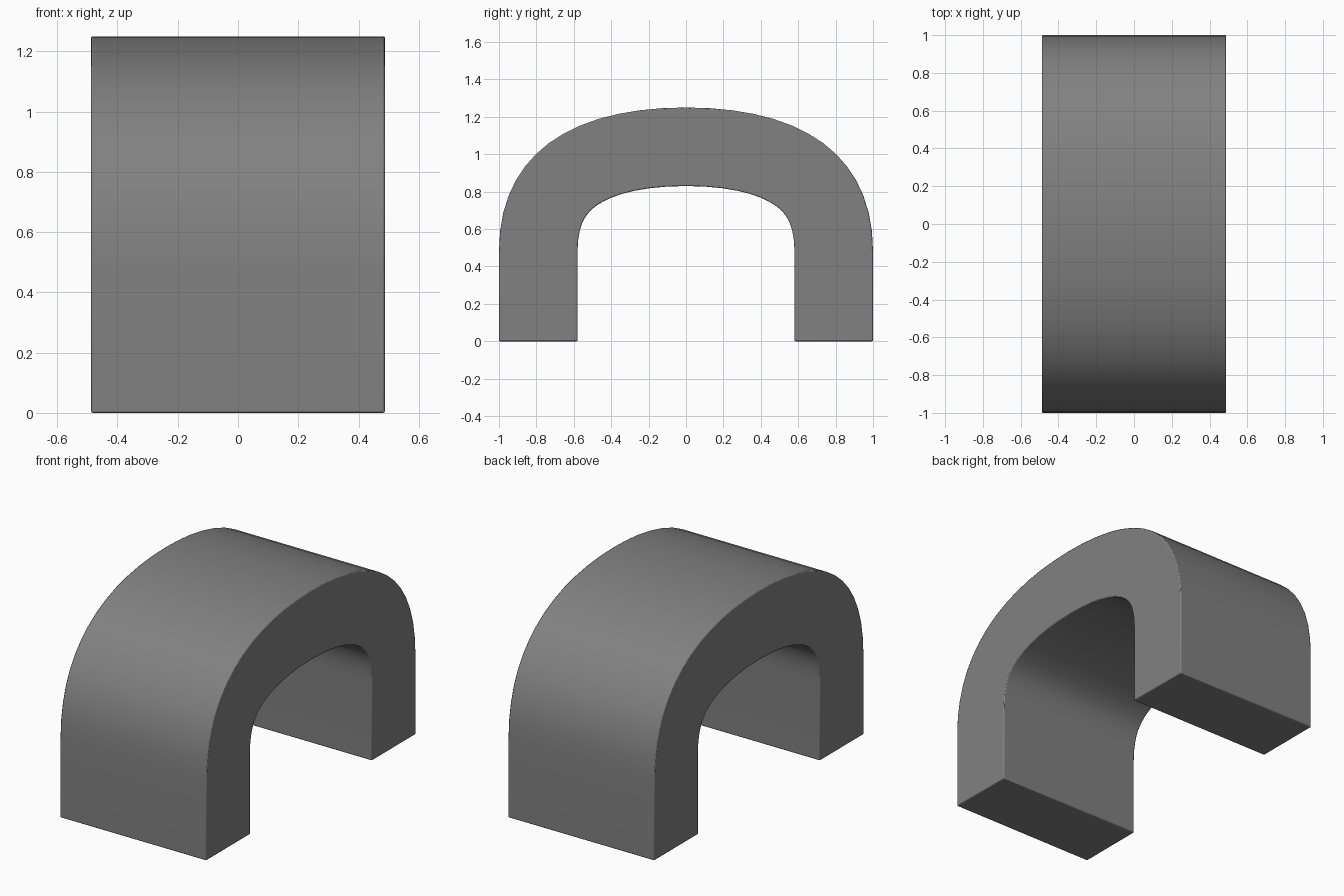
import bpy, bmesh, math
from mathutils import Vector

if "Cube" in bpy.data.objects:
    bpy.data.objects.remove(bpy.data.objects["Cube"])

HALF_WIDTH, THICK, STEPS = 0.488, 0.42, 14

# Outer half-arch: a quarter curve from the leg up to the crown
P = [Vector(p) for p in ((1, 0.48), (1, 1.0), (0.62, 1.25), (0, 1.25))]


def curve(t):
    u = 1 - t
    pos = P[0]*u**3 + P[1]*3*u*u*t + P[2]*3*u*t*t + P[3]*t**3
    tan = (P[1]-P[0])*u*u + (P[2]-P[1])*2*u*t + (P[3]-P[2])*t*t
    tan.normalize()
    return pos, Vector((-tan.y, tan.x))  # point and inward normal


# Constant-thickness profile, mirrored across y = 0
half = [(Vector((1, 0)), Vector((-1, 0)))] + [curve(i / STEPS) for i in range(STEPS + 1)]
outer = [p for p, n in half]
inner = [p + n * THICK for p, n in half]


def mirrored(side):
    return side + [Vector((-p.x, p.y)) for p in reversed(side[:-1])]


outer, inner = mirrored(outer), mirrored(inner)

# Extrude the profile along x as a band of quads
bm = bmesh.new()
rows = []
for o, i in zip(outer, inner):
    rows.append([bm.verts.new((x, p.x, p.y)) for p, x in
                 ((o, -HALF_WIDTH), (o, HALF_WIDTH), (i, HALF_WIDTH), (i, -HALF_WIDTH))])
for a, b in zip(rows, rows[1:]):
    for k in range(4):
        m = (k + 1) % 4
        bm.faces.new((a[k], a[m], b[m], b[k]))
bm.faces.new(rows[0])
bm.faces.new(rows[-1])
bmesh.ops.recalc_face_normals(bm, faces=bm.faces)

mesh = bpy.data.meshes.new("arch_block")
bm.to_mesh(mesh)
bm.free()
arch = bpy.data.objects.new("arch_block", mesh)
bpy.context.collection.objects.link(arch)

grey = bpy.data.materials.new("mid grey")
grey.diffuse_color = (0.22, 0.22, 0.22, 1)
grey.use_nodes = True
grey.node_tree.nodes["Principled BSDF"].inputs["Base Color"].default_value = grey.diffuse_color
mesh.materials.append(grey)

# Tiny softened rims, smooth curved surfaces
bevel = arch.modifiers.new("soft_edges", 'BEVEL')
bevel.width, bevel.segments = 0.006, 2
bevel.limit_method, bevel.angle_limit = 'ANGLE', math.radians(50)
bpy.context.view_layer.objects.active = arch
arch.select_set(True)
bpy.ops.object.shade_smooth_by_angle(angle=math.radians(35))
